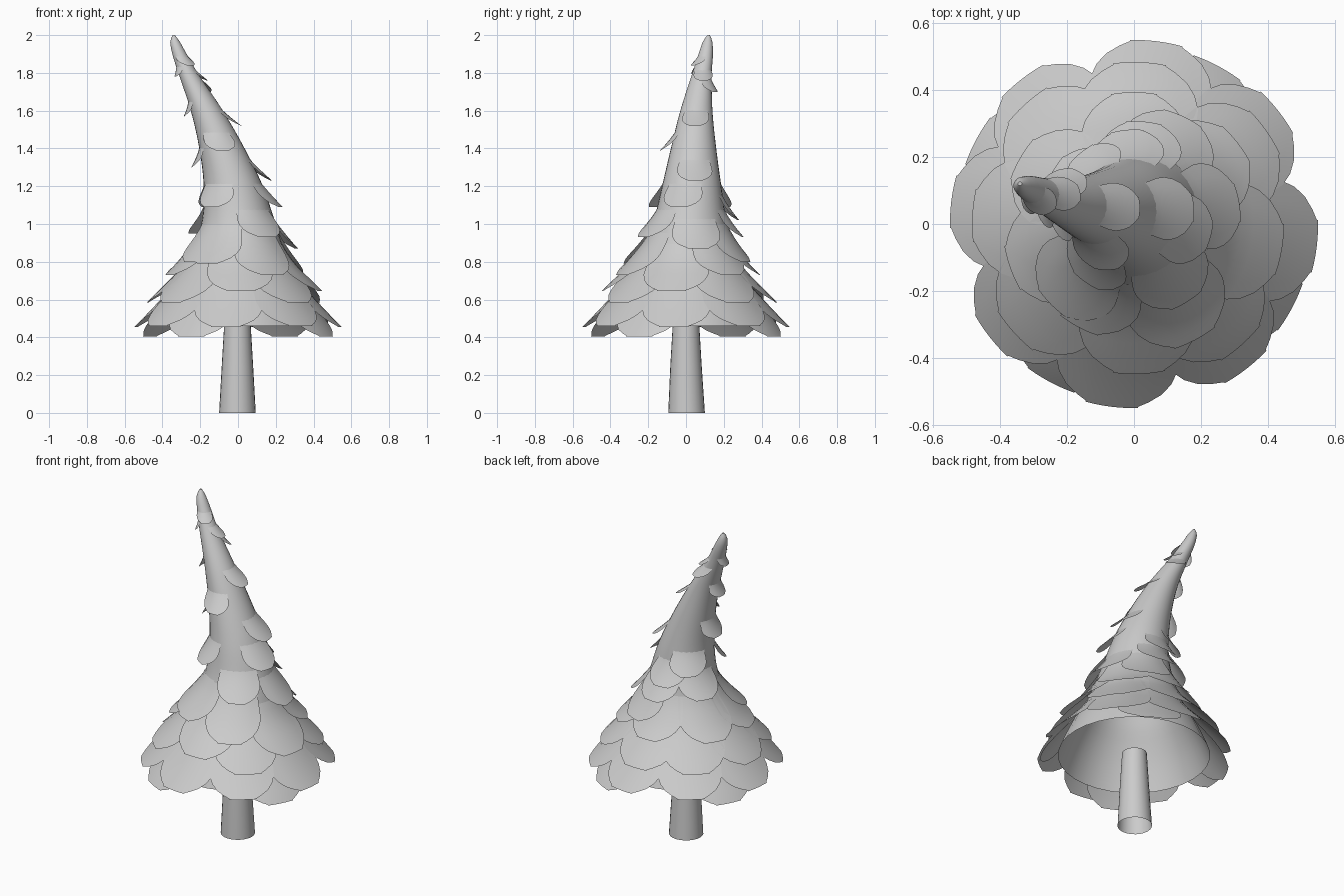
import bpy, math
from math import sin, cos, pi, radians

if "Cube" in bpy.data.objects:
    bpy.data.objects.remove(bpy.data.objects["Cube"])

# centre line and radius of the leaning crown: z, x, y, r
PROFILE = [(0.40, 0, 0, .45), (.46, 0, 0, .43), (.60, 0, 0, .37), (.7, 0, 0, .318),
           (.8, 0, .005, .265), (1.0, .003, .02, .197), (1.2, -.025, .03, .157),
           (1.4, -.085, .04, .12), (1.6, -.165, .055, .085), (1.8, -.265, .085, .051),
           (1.9, -.31, .105, .038), (1.97, -.335, .115, .024), (2.0, -.34, .12, .006)]


def crown(z):
    """Smoothly interpolated (x, y, r) of the crown at height z."""
    z = max(PROFILE[0][0], min(PROFILE[-1][0], z))
    n = len(PROFILE)
    for i in range(n - 1):
        if z <= PROFILE[i + 1][0]:
            break
    a, b = PROFILE[i], PROFILE[i + 1]
    p, q = PROFILE[max(i - 1, 0)], PROFILE[min(i + 2, n - 1)]
    h = b[0] - a[0]
    t = (z - a[0]) / h
    out = []
    for k in (1, 2, 3):
        m0 = (b[k] - p[k]) / (b[0] - p[0]) * h
        m1 = (q[k] - a[k]) / (q[0] - a[0]) * h
        out.append((2*t**3 - 3*t*t + 1) * a[k] + (t**3 - 2*t*t + t) * m0
                   + (3*t*t - 2*t**3) * b[k] + (t**3 - t*t) * m1)
    return out


def make(name, verts, faces, angle=40):
    me = bpy.data.meshes.new(name)
    me.from_pydata(verts, [], faces)
    me.update()
    ob = bpy.data.objects.new(name, me)
    bpy.context.collection.objects.link(ob)
    bpy.ops.object.select_all(action='DESELECT')
    ob.select_set(True)
    bpy.context.view_layer.objects.active = ob
    bpy.ops.object.shade_smooth_by_angle(angle=radians(angle))
    return ob


def rings(name, sections, n, cap_top):
    verts = [(x + r * cos(2*pi*i/n), y + r * sin(2*pi*i/n), z)
             for z, x, y, r in sections for i in range(n)]
    faces = [(j*n + i, j*n + (i+1) % n, (j+1)*n + (i+1) % n, (j+1)*n + i)
             for j in range(len(sections) - 1) for i in range(n)]
    if cap_top:
        faces.append(tuple(range(len(verts) - n, len(verts))))
    return make(name, verts, faces)


# trunk, an open tapering tube
rings("trunk", [(0, -.003, .003, .097), (.25, -.003, 0, .083), (.47, -.003, 0, .07)], 24, False)

# open-bottomed leaning crown
zs = [.46 + .0385 * i for i in range(40)] + [1.985, 2.0]
rings("crown", [(z, *crown(z)) for z in zs], 32, True)

# overlapping foliage scales: tip height -> directions in degrees
SCALES = [
    (.405, (-28, 62, 152, 242)), (.455, (-97, -7, 83, 173)), (.46, (-52, 38, 128, 218)),
    (.645, (-88, -10)), (.585, (-48, 35, 88, 132, 177, 222)),
    (.73, (-62, 38, 90, 150, 200)), (.79, (-118,)),
    (.80, (65, 225)), (.87, (10,)), (.93, (-58, 85)), (.95, (150,)),
    (1.09, (-125, -15, 130)), (1.02, (95,)), (1.23, (5,)),
    (1.30, (180,)), (1.39, (-90,)), (1.52, (0,)), (1.57, (180,)),
    (1.70, (60,)), (1.78, (190,)), (1.76, (10,)), (1.84, (-60,)),
]


def scale_leaf(name, tip_z, deg):
    """Blunt rounded shield draped over the crown, lifting away toward its tip."""
    r0 = crown(tip_z)[2]
    half = min(.035 + .43 * r0, .188)
    length = half * 1.35
    lift = min(.03 + .2 * r0, .5 * r0)
    if tip_z < .43:
        lift -= .035          # the lowest under-layer hangs closer in
    root = .002 if tip_z < .85 else -.008
    rows, cols = 9, 6
    verts, faces = [], []
    for j in range(rows + 1):
        t = sin(pi / 2 * j / rows)
        w = half * (.75 + .25 * min(t / .55, 1))
        if t > .55:
            w = half * max(.42, (1 - ((t - .55) / .45) ** 2.3) ** (1 / 2.3))
        z = tip_z + length * (1 - t)
        x, y, r = crown(z)
        rad = r + root + (lift - root) * t ** 1.3
        for i in range(cols + 1):
            a = radians(deg) + (2 * i / cols - 1) * w / max(rad, half * .75)
            verts.append((x + rad * cos(a), y + rad * sin(a), z))
    c = cols + 1
    for j in range(rows):
        for i in range(cols):
            faces.append((j*c + i, (j+1)*c + i, (j+1)*c + i + 1, j*c + i + 1))
    return make(name, verts, faces, 60)


k = 0
for tip, angles in SCALES:
    for deg in angles:
        k += 1
        scale_leaf(f"foliage_scale_{k:02d}", tip, deg)
